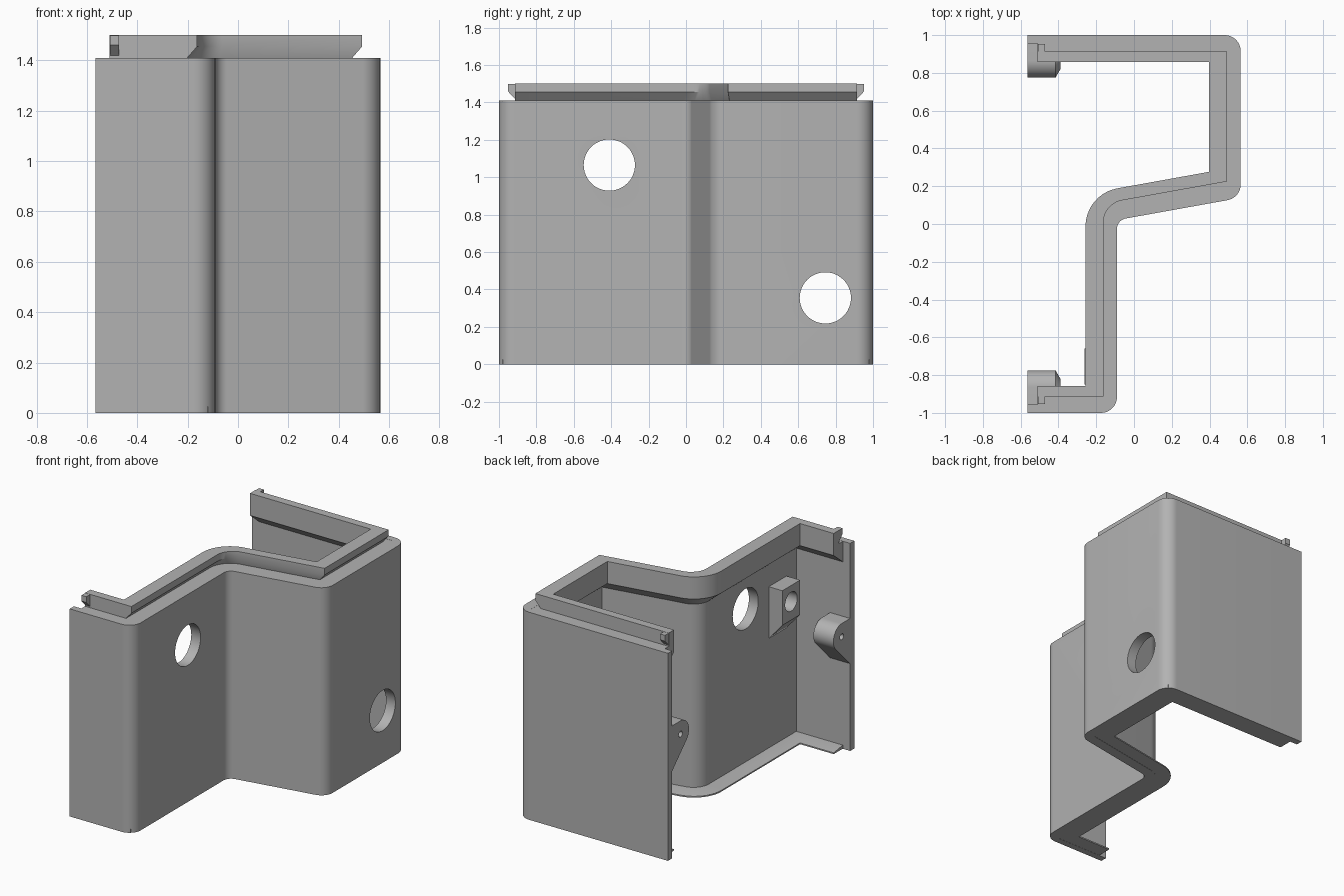
import bpy, bmesh, math
from mathutils import Vector

if "Cube" in bpy.data.objects:
    bpy.data.objects.remove(bpy.data.objects["Cube"])

grey = bpy.data.materials.new("warm_grey")
grey.diffuse_color = (0.45, 0.45, 0.45, 1)
grey.use_nodes = True
grey.node_tree.nodes["Principled BSDF"].inputs["Base Color"].default_value = grey.diffuse_color

SLOPE = 0.18          # slope of the slanted middle wall
ARC = 10              # segments per rounded corner


def finish(name, bm, smooth=True):
    bmesh.ops.remove_doubles(bm, verts=bm.verts, dist=0.0005)
    bmesh.ops.recalc_face_normals(bm, faces=bm.faces)
    me = bpy.data.meshes.new(name)
    bm.to_mesh(me)
    bm.free()
    ob = bpy.data.objects.new(name, me)
    bpy.context.collection.objects.link(ob)
    me.materials.append(grey)
    return ob


def smooth(ob):
    bpy.ops.object.select_all(action='DESELECT')
    ob.select_set(True)
    bpy.context.view_layer.objects.active = ob
    bpy.ops.object.shade_smooth_by_angle(angle=math.radians(30))


def fillet(p0, p, p1, r):
    """Points of a rounded corner at p."""
    if r <= 0.002:
        return [p.copy() for _ in range(ARC + 1)]
    a, b = (p0 - p).normalized(), (p1 - p).normalized()
    half = a.angle(b) / 2
    c = p + (a + b).normalized() * (r / math.sin(half))
    s, e = p + a * (r / math.tan(half)) - c, p + b * (r / math.tan(half)) - c
    w = s.angle(e)
    return [c + (s * math.sin(w * (1 - i / ARC)) + e * math.sin(w * i / ARC)) / math.sin(w)
            for i in range(ARC + 1)]


def path(dx, dy, ds, x_end):
    """Z-shaped wall line, moved inward by dx, dy, ds on its walls."""
    xr, xl = 0.565 - dx, -0.09 - dx
    slant = lambda x: 0.037 + SLOPE * x + ds * math.hypot(1, SLOPE)
    pts = [Vector(q) for q in ((x_end, 1 - dy), (xr, 1 - dy), (xr, slant(xr)),
                               (xl, slant(xl)), (xl, -1 + dy), (x_end, -1 + dy))]
    convex = 0.085 if dx < 0.01 else 0
    radii = (convex, convex, 0.055 + 0.9 * dx, convex)
    out = [pts[0]]
    for i, r in enumerate(radii, 1):
        out += fillet(pts[i - 1], pts[i], pts[i + 1], r)
    return out + [pts[-1]]


def sweep(name, section, x_end):
    """Sweep a closed section of (dx, dy, ds, z) along the wall line."""
    bm = bmesh.new()
    rails = [[bm.verts.new((p.x, p.y, z)) for p in path(dx, dy, ds, x_end)]
             for dx, dy, ds, z in section]
    n = len(rails)
    for k in range(n):
        a, b = rails[k], rails[(k + 1) % n]
        for i in range(len(a) - 1):
            bm.faces.new((a[i], a[i + 1], b[i + 1], b[i]))
    bm.faces.new([r[0] for r in rails])
    bm.faces.new([r[-1] for r in reversed(rails)])
    return finish(name, bm)


def loft(name, rings):
    """Skin a solid through rings of 3D points."""
    bm = bmesh.new()
    vs = [[bm.verts.new(p) for p in ring] for ring in rings]
    m = len(vs[0])
    for a, b in zip(vs, vs[1:]):
        for i in range(m):
            bm.faces.new((a[i], a[(i + 1) % m], b[(i + 1) % m], b[i]))
    bm.faces.new(vs[0][::-1])
    bm.faces.new(vs[-1])
    return finish(name, bm)


def drill(ob, x0, x1, y, z, r, seg=48):
    """Cut a round hole along x."""
    ring = [(y + r * math.cos(2 * math.pi * i / seg), z + r * math.sin(2 * math.pi * i / seg))
            for i in range(seg)]
    cut = loft("hole_cutter", [[(x, *q) for q in ring] for x in (x0, x1)])
    mod = ob.modifiers.new("hole", 'BOOLEAN')
    mod.operation, mod.object, mod.solver = 'DIFFERENCE', cut, 'EXACT'
    bpy.context.view_layer.objects.active = ob
    bpy.ops.object.modifier_apply(modifier=mod.name)
    bpy.data.objects.remove(cut)


# Thin outer wall with two cable holes
wall = sweep("outer_wall", [(0, 0, 0, 0), (0, 0, 0, 1.41),
                            (.07, .045, .07, 1.41), (.07, .045, .07, 0)], -0.565)
drill(wall, -0.3, 0.1, -0.41, 1.065, 0.137)
drill(wall, 0.3, 0.7, 0.745, 0.355, 0.137)

# Raised inner lip, undercut outside and chamfered below
lip = sweep("top_lip", [(.072, .087, .098, 1.50), (.072, .087, .098, 1.455),
                        (.112, .087, .112, 1.409), (.03, .02, .03, 1.409),
                        (.06, .035, .06, 1.27), (.07, .045, .07, 1.27),
                        (.167, .143, .165, 1.35), (.167, .143, .165, 1.50)], -0.51)

# Thin ledge around the bottom
ledge = sweep("bottom_ledge", [(.03, .02, .03, 0.001), (.03, .02, .03, 0.025),
                               (.07, .045, .07, 0.025), (.167, .143, .165, 0.01),
                               (.167, .143, .165, 0.001)], -0.51)
parts = [wall, lip, ledge]

# Catches and screw bosses at both open ends
for side, s in (("back", 1), ("front", -1)):
    catch = [(.88, 1.41), (.905, 1.41), (.953, 1.46), (.953, 1.499), (.88, 1.499)]
    parts.append(loft(side + "_catch", [[(x, s * y, z) for y, z in catch]
                                        for x in (-0.509, -0.472)]))
    cy, cz, r = 0.865, 0.81, 0.09
    # drop-shaped section: round toward the middle, sloping into the wall below
    drop = [(cy + r * math.cos(a), cz + r * math.sin(a))
            for a in (math.radians(90 + 135 * i / 20) for i in range(21))]
    drop += [(0.965, cz - 0.227), (0.965, cz + r)]
    rings = []
    for x, k in ((-0.565, 1), (-0.415, 1), (-0.388, 0.75)):
        rings.append([(x, s * (0.965 + (y - 0.965) * k), cz + (z - cz) * k) for y, z in drop])
    boss = loft(side + "_screw_boss", rings)
    drill(boss, -0.6, -0.45, s * cy, cz, 0.02, 20)
    parts.append(boss)

# Block with a blind hole on the inside of the front wall
profile = [(-0.14, 0.76), (-0.14, 1.12), (-0.262, 1.12), (-0.262, 0.885), (-0.162, 0.77)]
block = loft("mount_block", [[(x, y, z) for x, z in profile] for y in (-0.85, -0.66)])
drill(block, -0.3, -0.17, -0.755, 1.01, 0.065, 32)
parts.append(block)

for ob in parts:
    smooth(ob)
